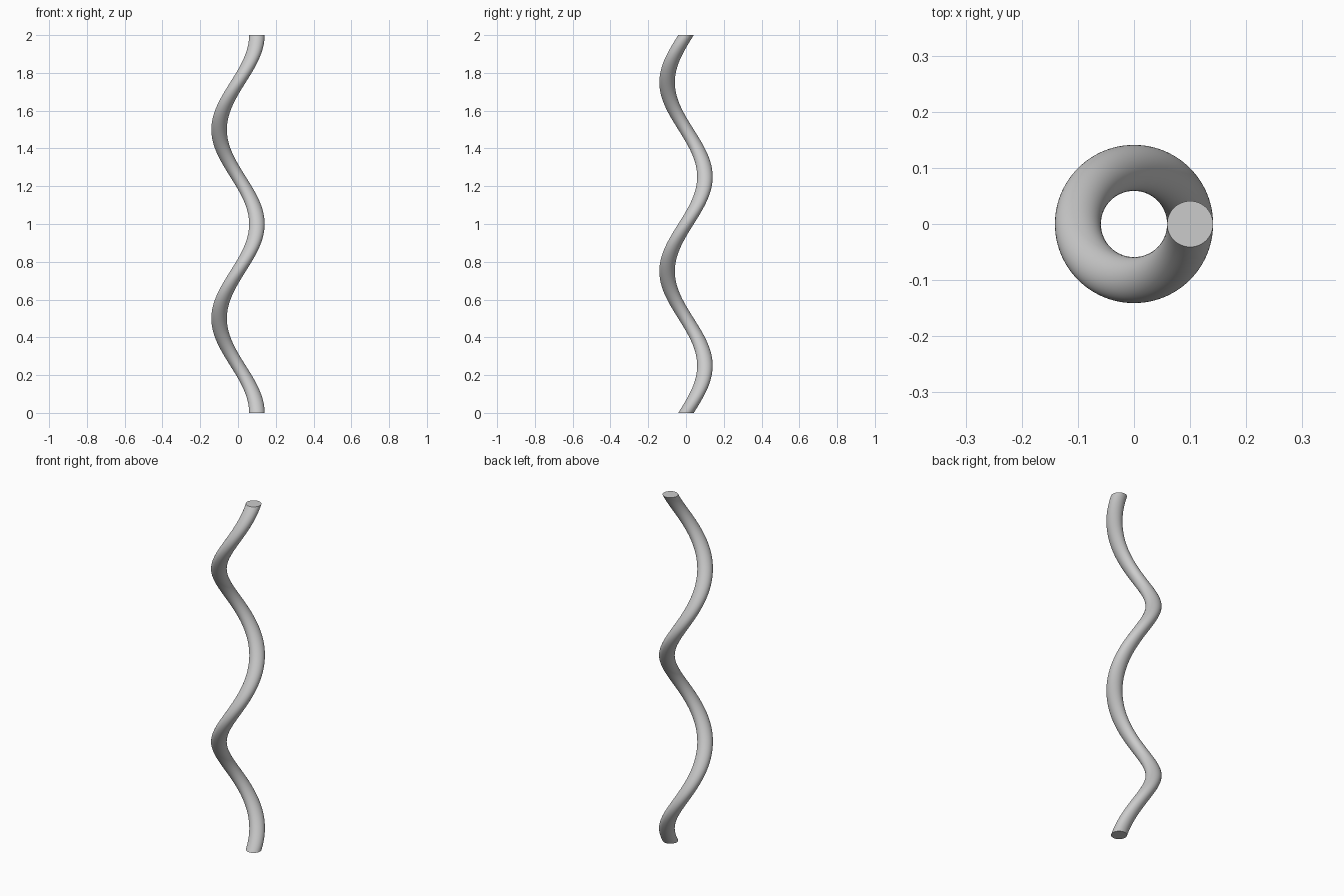
import bpy, bmesh
from math import cos, sin, pi

if "Cube" in bpy.data.objects:
    bpy.data.objects.remove(bpy.data.objects["Cube"])

HEIGHT, TURNS = 2.0, 2
ORBIT, RADIUS = 0.1, 0.041
SIDES, STEPS = 48, 200

# Twisted extrusion: a horizontal circle orbiting the z axis as it rises
bm = bmesh.new()
rings = []
for i in range(STEPS + 1):
    t = i / STEPS
    a = 2 * pi * TURNS * t
    cx, cy = ORBIT * cos(a), ORBIT * sin(a)
    rings.append([bm.verts.new((cx + RADIUS * cos(2 * pi * j / SIDES),
                                cy + RADIUS * sin(2 * pi * j / SIDES),
                                HEIGHT * t)) for j in range(SIDES)])

# Side walls
for low, high in zip(rings, rings[1:]):
    for j in range(SIDES):
        k = (j + 1) % SIDES
        bm.faces.new((low[j], low[k], high[k], high[j]))

# Flat end caps
bm.faces.new(rings[0][::-1])
bm.faces.new(rings[-1])

mesh = bpy.data.meshes.new("twisted_rod")
bm.to_mesh(mesh)
bm.free()
rod = bpy.data.objects.new("twisted_rod", mesh)
bpy.context.collection.objects.link(rod)

# Smooth walls, crisp cap edges
bpy.context.view_layer.objects.active = rod
rod.select_set(True)
bpy.ops.object.shade_smooth_by_angle(angle=pi / 6)
